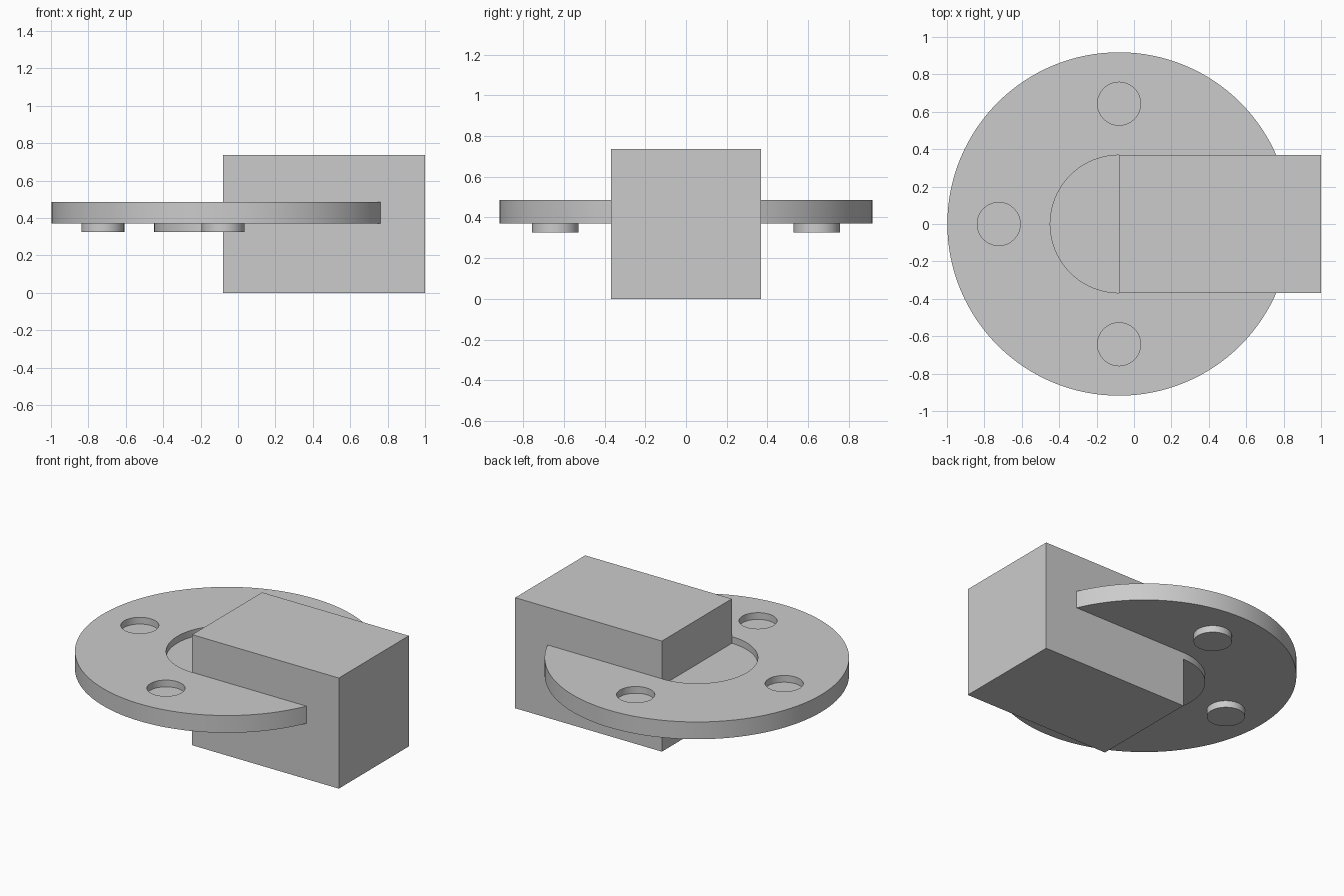
import bpy
import math

cube = bpy.data.objects.get("Cube")
if cube:
    bpy.data.objects.remove(cube, do_unlink=True)

CX = -0.08                      # centre of the round flange
BOTTOM, TOP = 0.37, 0.485       # flange thickness
STEP = 0.045                    # depth of each recess and height of each boss
HOLE_R, HOLE_D, SEAT_R = 0.115, 0.643, 0.368

grey = bpy.data.materials.new("plain_grey")
grey.use_nodes = True
colour = (0.6, 0.6, 0.6, 1)
grey.diffuse_color = colour
grey.node_tree.nodes["Principled BSDF"].inputs["Base Color"].default_value = colour


def cylinder(name, x, y, radius, z0, z1, sides=96):
    bpy.ops.mesh.primitive_cylinder_add(vertices=sides, radius=radius, depth=z1 - z0,
                                        location=(x, y, (z0 + z1) / 2))
    obj = bpy.context.object
    obj.name = name
    obj.data.materials.append(grey)
    return obj


def combine(target, tool, operation):
    mod = target.modifiers.new(operation.title(), 'BOOLEAN')
    mod.operation = operation
    mod.solver = 'EXACT'
    mod.object = tool
    bpy.context.view_layer.objects.active = target
    bpy.ops.object.modifier_apply(modifier=mod.name)
    bpy.data.objects.remove(tool, do_unlink=True)


# Round flange with a recess on top and a matching boss below at each spot
flange = cylinder("round_flange", CX, 0, 0.918, BOTTOM, TOP, 128)
spots = [(CX, 0, SEAT_R)]
for angle in (math.pi / 2, math.pi, -math.pi / 2):
    spots.append((CX + HOLE_D * math.cos(angle), HOLE_D * math.sin(angle), HOLE_R))
for x, y, radius in spots:
    combine(flange, cylinder("recess", x, y, radius, TOP - STEP, TOP + STEP), 'DIFFERENCE')
    combine(flange, cylinder("boss", x, y, radius, BOTTOM - STEP, BOTTOM + STEP / 2), 'UNION')

bpy.ops.object.select_all(action='DESELECT')
flange.select_set(True)
bpy.context.view_layer.objects.active = flange
bpy.ops.object.shade_smooth_by_angle(angle=math.radians(30))

# Rectangular block running out from the flange centre
LENGTH, SIDE = 1 - CX, 2 * SEAT_R
bpy.ops.mesh.primitive_cube_add(size=1, location=(CX + LENGTH / 2, 0, SIDE / 2))
block = bpy.context.object
block.name = "rectangular_block"
block.scale = (LENGTH, SIDE, SIDE)
bpy.ops.object.transform_apply(location=False, rotation=False, scale=True)
block.data.materials.append(grey)
